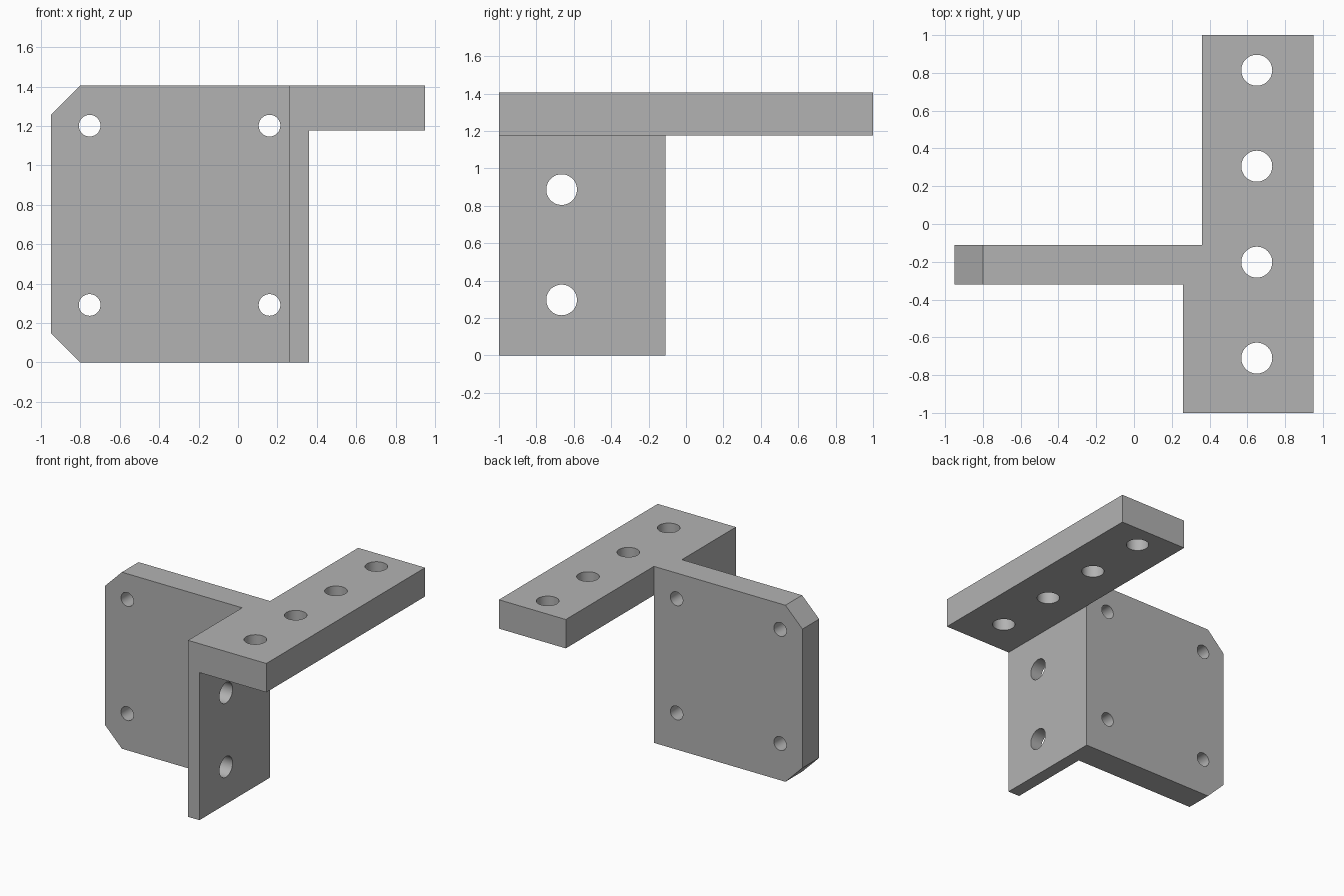
import bpy
import bmesh
from mathutils import Vector, Matrix

if "Cube" in bpy.data.objects:
    bpy.data.objects.remove(bpy.data.objects["Cube"], do_unlink=True)

grey = bpy.data.materials.new("plain_grey")
grey.use_nodes = True
grey.diffuse_color = (0.448, 0.448, 0.448, 1)
grey.node_tree.nodes["Principled BSDF"].inputs["Base Color"].default_value = grey.diffuse_color


def make_object(name, bm):
    bmesh.ops.recalc_face_normals(bm, faces=bm.faces)
    mesh = bpy.data.meshes.new(name)
    bm.to_mesh(mesh)
    bm.free()
    mesh.materials.append(grey)
    obj = bpy.data.objects.new(name, mesh)
    bpy.context.collection.objects.link(obj)
    return obj


def prism(name, corners, offset):
    """Extrude a flat outline by an offset vector."""
    bm = bmesh.new()
    face = bm.faces.new([bm.verts.new(c) for c in corners])
    result = bmesh.ops.extrude_face_region(bm, geom=[face], use_keep_orig=True)
    moved = [g for g in result["geom"] if isinstance(g, bmesh.types.BMVert)]
    bmesh.ops.translate(bm, verts=moved, vec=offset)
    return make_object(name, bm)


def drill(name, centre, axis, radius):
    """Cylinder cutter along the given axis."""
    bm = bmesh.new()
    turn = Vector((0, 0, 1)).rotation_difference(Vector(axis)).to_matrix().to_4x4()
    bmesh.ops.create_cone(bm, cap_ends=True, segments=48, radius1=radius, radius2=radius,
                          depth=0.4, matrix=Matrix.Translation(centre) @ turn)
    return make_object(name, bm)


def combine(target, tool, operation):
    mod = target.modifiers.new(operation.lower(), "BOOLEAN")
    mod.operation = operation
    mod.solver = "EXACT"
    mod.object = tool
    bpy.context.view_layer.objects.active = target
    bpy.ops.object.modifier_apply(modifier=mod.name)
    bpy.data.objects.remove(tool, do_unlink=True)


LEFT, INNER, OUTER, RIGHT = -0.95, 0.26, 0.36, 0.95
PLATE_FRONT, PLATE_BACK = -0.32, -0.11
ARM_BOTTOM, TOP, CUT = 1.177, 1.407, 0.15

# Upright plate with two clipped corners
bracket = prism("bracket", [(x, PLATE_FRONT, z) for x, z in (
    (OUTER, 0), (OUTER, TOP), (LEFT + CUT, TOP), (LEFT, TOP - CUT), (LEFT, CUT), (LEFT + CUT, 0))],
    (0, PLATE_BACK - PLATE_FRONT, 0))

# Thin side plate
side_plate = prism("side_plate", [(x, y, 0) for x, y in (
    (INNER, -1), (OUTER, -1), (OUTER, PLATE_BACK), (INNER, PLATE_BACK))], (0, 0, TOP))
combine(bracket, side_plate, "UNION")

# Long top arm, wider at the front
arm = prism("top_arm", [(x, y, ARM_BOTTOM) for x, y in (
    (INNER, -1), (RIGHT, -1), (RIGHT, 1), (OUTER, 1), (OUTER, PLATE_BACK), (INNER, PLATE_BACK))],
    (0, 0, TOP - ARM_BOTTOM))
combine(bracket, arm, "UNION")

# Bolt holes through the plate, the side plate and the arm
holes = [((x, -0.215, z), (0, 1, 0), 0.055) for x in (-0.753, 0.16) for z in (0.292, 1.202)]
holes += [((0.31, -0.665, z), (1, 0, 0), 0.082) for z in (0.297, 0.887)]
holes += [((0.65, -0.71 + 0.508 * i, 1.29), (0, 0, 1), 0.082) for i in range(4)]
for centre, axis, radius in holes:
    combine(bracket, drill("hole_cutter", centre, axis, radius), "DIFFERENCE")

# Smooth hole walls, sharp plate edges
bpy.ops.object.select_all(action="DESELECT")
bracket.select_set(True)
bpy.context.view_layer.objects.active = bracket
bpy.ops.object.shade_smooth_by_angle()
